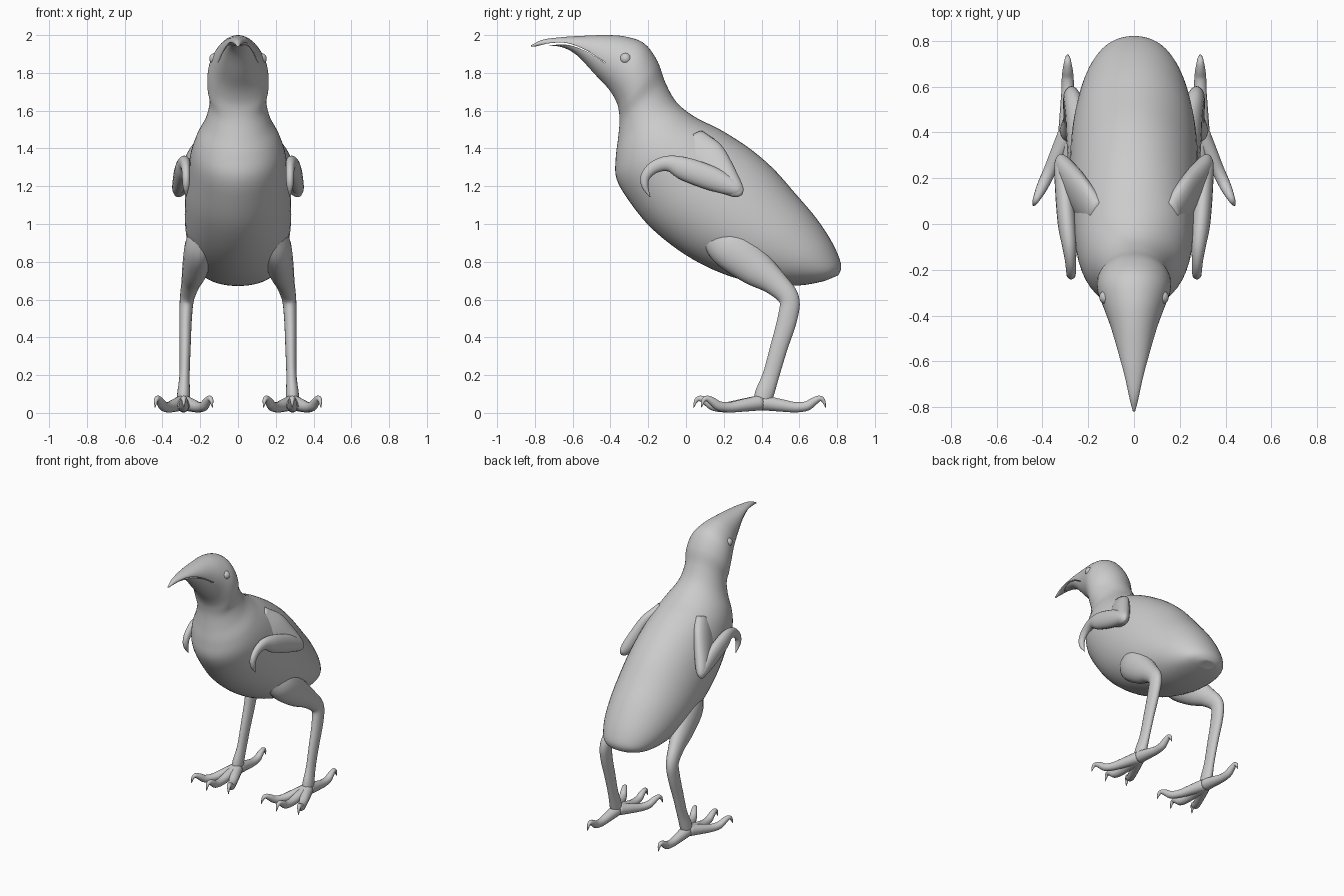
import bpy, bmesh, math
from mathutils import Vector, Matrix

if "Cube" in bpy.data.objects:
    bpy.data.objects.remove(bpy.data.objects["Cube"])

X = Vector((1, 0, 0))


def smooth_path(pts, n):
    """Catmull-Rom interpolation of tuples of any length."""
    pts = [Vector(p) for p in pts]
    pts = [pts[0] * 2 - pts[1]] + pts + [pts[-1] * 2 - pts[-2]]
    out = []
    for i in range(1, len(pts) - 2):
        a, b, c, d = pts[i - 1:i + 3]
        for k in range(n):
            t = k / n
            out.append(0.5 * (b * 2 + (c - a) * t + (a * 2 - b * 5 + c * 4 - d) * t * t
                              + (b * 3 - a - c * 3 + d) * t ** 3))
    return out + [pts[-2]]


def finish(name, bm, mirror):
    bmesh.ops.recalc_face_normals(bm, faces=bm.faces)
    mesh = bpy.data.meshes.new(name)
    bm.to_mesh(mesh)
    bm.free()
    mesh.shade_smooth()
    ob = bpy.data.objects.new(name, mesh)
    bpy.context.collection.objects.link(ob)
    if mirror:
        ob.modifiers.new("Mirror", 'MIRROR')
    return ob


def loft(name, rings, segs, mirror=False):
    """Skin elliptical rings given as (centre, u, v)."""
    bm = bmesh.new()
    loops = []
    for c, u, v in rings:
        loops.append([bm.verts.new(c + u * math.cos(a) + v * math.sin(a))
                      for a in (2 * math.pi * k / segs for k in range(segs))])
    for p, q in zip(loops, loops[1:]):
        for k in range(segs):
            j = (k + 1) % segs
            bm.faces.new((p[k], p[j], q[j], q[k]))
    bm.faces.new(loops[0])
    bm.faces.new(loops[-1])
    return finish(name, bm, mirror)


def limb(name, pts, n=6, segs=20):
    """Mirrored tapered tube; points are (x, y, z, x radius, other radius)."""
    path = smooth_path(pts, n)
    rings = []
    for i, p in enumerate(path):
        a, b = path[max(i - 1, 0)], path[min(i + 1, len(path) - 1)]
        t = Vector(b[:3]) - Vector(a[:3])
        t.normalize()
        u = (X - t * X.dot(t)).normalized()
        v = t.cross(u)
        rings.append((Vector(p[:3]), u * max(p[3], .002), v * max(p[4], .002)))
    return loft(name, rings, segs, mirror=True)


# Body, head and beak: back (y, z), belly (y, z), half width
sections = [
    (-.82, 1.946, -.818, 1.938, .005),
    (-.76, 1.975, -.76, 1.943, .02),
    (-.67, 1.988, -.665, 1.938, .04),
    (-.57, 1.995, -.58, 1.895, .065),
    (-.43, 2.0, -.48, 1.79, .10),
    (-.32, 1.992, -.41, 1.715, .132),
    (-.22, 1.955, -.37, 1.65, .158),
    (-.15, 1.86, -.355, 1.595, .162),
    (-.11, 1.75, -.352, 1.535, .15),
    (-.05, 1.645, -.36, 1.45, .172),
    (.05, 1.565, -.372, 1.35, .22),
    (.18, 1.50, -.368, 1.24, .25),
    (.33, 1.405, -.30, 1.12, .267),
    (.46, 1.295, -.18, .975, .28),
    (.58, 1.16, 0, .835, .28),
    (.69, 1.03, .2, .735, .262),
    (.775, .90, .42, .678, .222),
    (.82, .79, .6, .675, .16),
    (.81, .735, .72, .695, .08),
    (.785, .72, .76, .71, .015),
]
rings = []
for a, b, c, d, w in smooth_path(sections, 5):
    top, low = Vector((0, a, b)), Vector((0, c, d))
    rings.append(((top + low) / 2, X * w, (top - low) / 2))
body = loft("body", rings, 48)

# Mouth slit: thin curved cutter through the beak
mouth = smooth_path([(-.80, 1.930), (-.72, 1.951), (-.63, 1.953),
                     (-.535, 1.920), (-.43, 1.855)], 5)
cut_rings = []
for i, (y, z) in enumerate(mouth):
    h = .006 * (1 - .7 * i / (len(mouth) - 1))
    cut_rings.append((Vector((0, y, z)), X * .25, Vector((0, 0, h * 1.4))))
cutter = loft("mouth_cutter", cut_rings, 4)
cutter.hide_render = True
cutter.hide_set(True)
slit = body.modifiers.new("Mouth", 'BOOLEAN')
slit.operation = 'DIFFERENCE'
slit.solver = 'EXACT'
slit.object = cutter

# Eyes
bm = bmesh.new()
bmesh.ops.create_uvsphere(bm, u_segments=24, v_segments=16, radius=.03,
                          matrix=Matrix.Translation((.122, -.32, 1.875)))
finish("eyes", bm, True)

# Wings: upper arm, then forearm with a hooked hand
limb("upper_wings", [
    (.15, .03, 1.44, .05, .08), (.215, .10, 1.35, .05, .11),
    (.265, .18, 1.26, .05, .09), (.305, .25, 1.195, .04, .055),
    (.32, .285, 1.165, .022, .03), (.322, .297, 1.155, .003, .004)])
limb("forewings", [
    (.318, .298, 1.172, .004, .006), (.317, .27, 1.182, .03, .036),
    (.305, .15, 1.235, .04, .062), (.293, .0, 1.29, .04, .062),
    (.283, -.09, 1.32, .032, .042), (.277, -.165, 1.302, .024, .033),
    (.275, -.213, 1.255, .021, .026), (.275, -.217, 1.20, .017, .018),
    (.275, -.19, 1.143, .002, .002)])

# Legs: thigh, backward joint and shank
limb("legs", [
    (.17, .16, .96, .06, .10), (.20, .24, .88, .08, .12),
    (.225, .36, .775, .07, .10), (.25, .47, .69, .05, .068),
    (.27, .545, .605, .038, .054), (.277, .537, .50, .033, .052),
    (.28, .49, .34, .029, .046), (.283, .45, .20, .027, .044),
    (.288, .415, .10, .034, .05), (.29, .40, .04, .034, .042)])

# Toes: shared profile of (fraction of length, height, radius) ending in a claw
toe_profile = [(0, .055, .042), (.3, .04, .034), (.52, .03, .028), (.7, .036, .026),
               (.81, .06, .022), (.90, .076, .016), (.96, .066, .011), (1, .028, .002)]
toe_tips = {"middle_toes": (.287, .04), "outer_toes": (.44, .08),
            "inner_toes": (.135, .08), "back_toes": (.29, .74)}
for name, (tx, ty) in toe_tips.items():
    limb(name, [(.289 + (tx - .289) * s, .40 + (ty - .40) * s, z, r, r)
                for s, z, r in toe_profile], n=4, segs=14)
